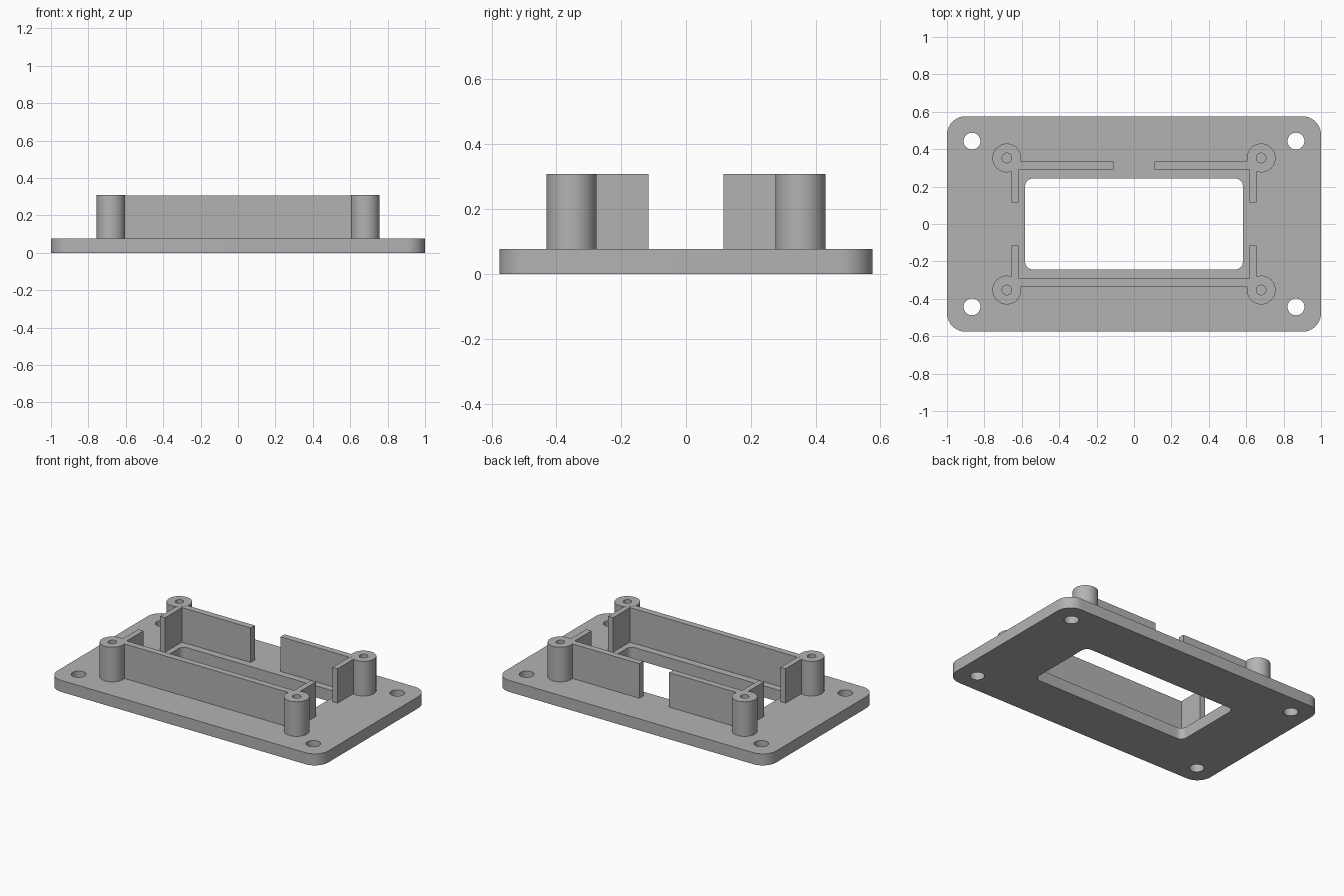
import bpy
import bmesh
from math import cos, sin, pi, radians

old = bpy.data.objects.get("Cube")
if old:
    bpy.data.objects.remove(old, do_unlink=True)

PLATE_TOP, WALL_TOP = 0.077, 0.308

grey = bpy.data.materials.new("grey plastic")
grey.use_nodes = True
grey.diffuse_color = (0.45, 0.45, 0.45, 1)
grey.node_tree.nodes["Principled BSDF"].inputs["Base Color"].default_value = (0.45, 0.45, 0.45, 1)


def circle(cx, cy, r, n=40):
    return [(cx + r * cos(2 * pi * i / n), cy + r * sin(2 * pi * i / n)) for i in range(n)]


def rounded_rect(hx, hy, r, n=10):
    points = []
    for k, (sx, sy) in enumerate([(1, 1), (-1, 1), (-1, -1), (1, -1)]):
        for i in range(n + 1):
            a = (k + i / n) * pi / 2
            points.append((sx * (hx - r) + r * cos(a), sy * (hy - r) + r * sin(a)))
    return points


def prism(name, loops, z0, z1):
    """Extrude an outline; any further loops become holes through it."""
    bm = bmesh.new()
    edges = []
    for loop in loops:
        verts = [bm.verts.new((x, y, z0)) for x, y in loop]
        edges += [bm.edges.new((v, verts[i - 1])) for i, v in enumerate(verts)]
    bmesh.ops.triangle_fill(bm, edges=edges, use_beauty=True, normal=(0, 0, 1))
    top = bmesh.ops.extrude_face_region(bm, geom=bm.faces[:], use_keep_orig=True)
    moved = [g for g in top["geom"] if isinstance(g, bmesh.types.BMVert)]
    bmesh.ops.translate(bm, verts=moved, vec=(0, 0, z1 - z0))
    bmesh.ops.recalc_face_normals(bm, faces=bm.faces[:])
    mesh = bpy.data.meshes.new(name)
    bm.to_mesh(mesh)
    bm.free()
    mesh.materials.append(grey)
    obj = bpy.data.objects.new(name, mesh)
    bpy.context.collection.objects.link(obj)
    bpy.ops.object.select_all(action="DESELECT")
    obj.select_set(True)
    bpy.context.view_layer.objects.active = obj
    bpy.ops.object.shade_smooth_by_angle(angle=radians(30))
    return obj


corners = [("front_right", -1, -1), ("front_left", 1, -1),
           ("back_right", -1, 1), ("back_left", 1, 1)]

# Base plate with window and four mounting holes
holes = [circle(sx * 0.866, sy * 0.443, 0.045) for _, sx, sy in corners]
prism("base_plate", [rounded_rect(1, 0.576, 0.1), rounded_rect(0.582, 0.243, 0.04)] + holes,
      0, PLATE_TOP)

# Hollow screw posts
for label, sx, sy in corners:
    x, y = sx * 0.68, sy * 0.353
    prism(label + "_screw_post", [circle(x, y, 0.077), circle(x, y, 0.026, 24)],
          PLATE_TOP, WALL_TOP)

# Walls: inner and outer faces, and the free ends of the side returns
XI, XO, YI, YO, END = 0.618, 0.655, 0.291, 0.334, 0.115
wall_z = (PLATE_TOP, WALL_TOP - 0.0005)

# Front wall, running the full width with a return at each side
half = [(XI, -YI), (XI, -END), (XO, -END), (XO, -YO)]
prism("front_wall", [half + [(-x, y) for x, y in reversed(half)]], *wall_z)

# Back walls, split by a central gap
for label, s in (("right", -1), ("left", 1)):
    outline = [(0.11, YI), (XI, YI), (XI, END), (XO, END), (XO, YO), (0.11, YO)]
    prism("back_" + label + "_wall", [[(s * x, y) for x, y in outline]], *wall_z)
